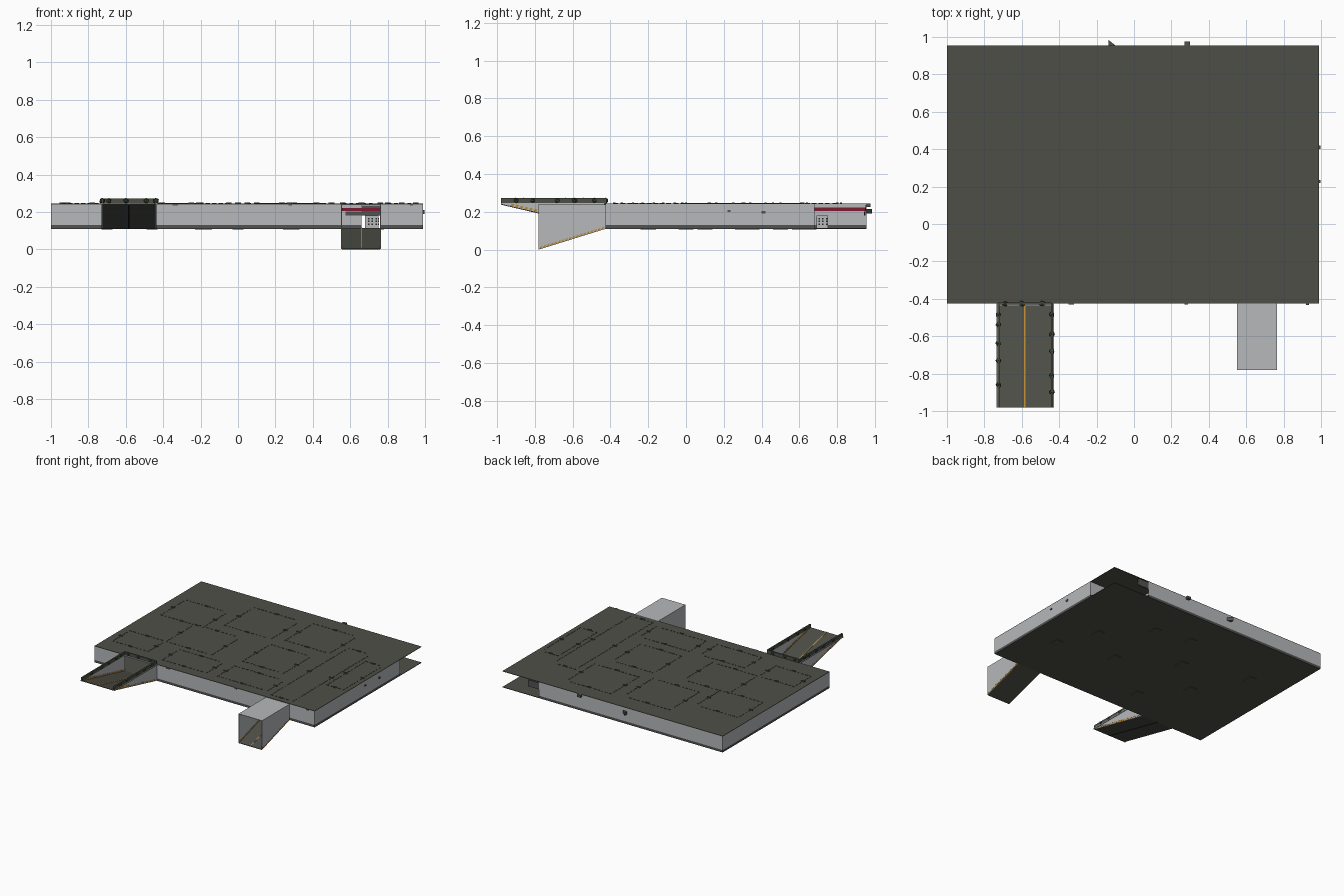
import bpy, bmesh, math, random
from mathutils import Vector

if "Cube" in bpy.data.objects:
    bpy.data.objects.remove(bpy.data.objects["Cube"])
random.seed(4)

def mat(name, c):
    m = bpy.data.materials.new(name)
    m.diffuse_color = (*c, 1)
    m.use_nodes = True
    m.node_tree.nodes["Principled BSDF"].inputs["Base Color"].default_value = m.diffuse_color
    return m

SLAB = mat("slab grey", (0.078, 0.078, 0.066))
WALL = mat("wall light grey", (0.47, 0.48, 0.49))
KERB = mat("kerb dark grey", (0.085, 0.085, 0.085))
BLACK = mat("near black", (0.018, 0.018, 0.017))
ORANGE = mat("hazard orange", (0.50, 0.25, 0.03))
RED = mat("stripe red", (0.20, 0.012, 0.03))
GREEN = mat("plant green", (0.035, 0.065, 0.022))

def finish(name, bm, m):
    bmesh.ops.recalc_face_normals(bm, faces=bm.faces)
    me = bpy.data.meshes.new(name)
    bm.to_mesh(me)
    bm.free()
    me.materials.append(m)
    ob = bpy.data.objects.new(name, me)
    bpy.context.collection.objects.link(ob)
    return ob

def boxes(name, m, items):
    """One object from many boxes, each (x0, x1, y0, y1, z0, z1)."""
    bm = bmesh.new()
    for x0, x1, y0, y1, z0, z1 in items:
        vs = bmesh.ops.create_cube(bm, size=1)["verts"]
        for v in vs:
            v.co = Vector(((x0 + x1) / 2 + v.co.x * (x1 - x0),
                           (y0 + y1) / 2 + v.co.y * (y1 - y0),
                           (z0 + z1) / 2 + v.co.z * (z1 - z0)))
    return finish(name, bm, m)

def prisms(name, m, profile, spans):
    """Extrude a (y, z) profile across each (x0, x1) span."""
    bm = bmesh.new()
    for x0, x1 in spans:
        f = bm.faces.new([bm.verts.new((x0, y, z)) for y, z in profile])
        r = bmesh.ops.extrude_face_region(bm, geom=[f])
        for v in r["geom"]:
            if isinstance(v, bmesh.types.BMVert):
                v.co.x = x1
    return finish(name, bm, m)

X0, X1, Y0, Y1 = -1.0, 0.99, -0.425, 0.955
ZF, ZC, T = 0.11, 0.24, 0.004
R0, R1 = -0.725, -0.44      # ramp up
T0, T1 = 0.555, 0.76        # tunnel down
OX, OY = 0.66, 0.68         # open back right corner

# floor and ceiling slabs
boxes("floor_slab", SLAB, [(X0, X1, Y0, Y1, ZF, ZF + 0.004)])
boxes("ceiling_slab", SLAB, [(X0, X1, Y0, Y1, ZC, ZC + 0.004)])

# outer walls: front in three pieces around the two ramps, open at the back right
runs = [(X0, R0, Y0, Y0 + T), (R1, T0, Y0, Y0 + T), (T1, X1, Y0, Y0 + T),
        (X0, X0 + T, Y0, Y1), (X0, OX, Y1 - T, Y1), (X1 - T, X1, Y0, OY)]
boxes("outer_walls", WALL, [r + (ZF + 0.02, ZC) for r in runs])
boxes("wall_kerbs", KERB, [r + (ZF + 0.002, ZF + 0.02) for r in runs])

# inner walls beside the corridor and corner room
inner = [(T0 - T, T0, Y0, Y1), (T1, T1 + T, Y0, OY), (T1, X1, OY - T, OY)]
boxes("inner_walls", WALL, [r + (ZF + 0.02, ZC) for r in inner])
boxes("inner_kerbs", KERB, [r + (ZF + 0.002, ZF + 0.02) for r in inner])
boxes("corner_red_stripe", RED, [(T0, T0 + 0.003, OY, Y1 - T, 0.205, 0.222),
                                 (T0, T1, Y1 - 0.008, Y1 - 0.005, 0.205, 0.222)])
boxes("corner_lintel", KERB, [(0.575, T1, Y1 - 0.012, Y1 - 0.008, 0.18, 0.202),
                              (OX, T1, Y1 - 0.005, Y1 - 0.002, 0.18, 0.235)])
boxes("cabinet", WALL, [(0.68, 0.75, 0.69, 0.75, ZF + 0.004, 0.18)])
boxes("cabinet_knobs", BLACK,
      [(0.695 + 0.02 * i, 0.703 + 0.02 * i, 0.687, 0.69, z, z + 0.008)
       for i in range(3) for z in (0.13, 0.145, 0.16)] +
      [(0.75, 0.753, 0.70 + 0.02 * i, 0.708 + 0.02 * i, z, z + 0.008)
       for i in range(3) for z in (0.13, 0.145, 0.16)])

# ramp climbing out at the front left
YE = -0.98
slope = (ZC - ZF) / (Y0 - YE)
def up(y): return ZF + (Y0 - y) * slope
prisms("up_ramp", SLAB, [(Y0, ZF), (YE, ZC), (YE, ZC + 0.004), (Y0, ZF + 0.004)], [(R0, R1)])
prisms("up_ramp_line", ORANGE,
       [(Y0, ZF + 0.003), (YE, ZC + 0.003), (YE, ZC + 0.006), (Y0, ZF + 0.006)], [(-0.588, -0.58)])
prisms("up_ramp_underline", BLACK,
       [(Y0, ZF - 0.002), (YE, ZC - 0.002), (YE, ZC + 0.001), (Y0, ZF + 0.001)], [(-0.588, -0.58)])
sides = [(R0 - T, R0), (R1, R1 + T)]
prisms("up_ramp_walls", WALL, [(Y0, ZF), (YE, ZC), (YE, ZC + 0.006), (Y0, ZC + 0.006)], sides)

def hazard(name, fn, y0, y1, spans, n):
    """Slanted orange dashes along a ramp edge."""
    w = (y1 - y0) / n
    for i in range(n):
        a = y0 + i * w
        b = a + w * 0.6
        prisms(f"{name}_{i}", ORANGE, [(a, fn(a) + 0.003), (b, fn(b) + 0.003),
               (b + w * 0.3, fn(b) + 0.015), (a + w * 0.3, fn(a) + 0.015)], spans)

hazard("up_hazard", up, -0.93, -0.44, [(R0 - T - 0.001, R0 + 0.002), (R1 - 0.002, R1 + T + 0.001)], 20)

# parapet and plants around the ramp mouth
PZ = (0.244, 0.272)
boxes("parapet", SLAB, [(R0 - 0.006, R0 + 0.005, YE, Y0) + PZ, (R1 - 0.005, R1 + 0.006, YE, Y0) + PZ,
                        (R0, R1, Y0 - 0.006, Y0 + 0.005) + PZ])
boxes("parapet_trim", WALL, [(R0 - 0.011, R0 - 0.005, YE, Y0, ZC, 0.247),
                             (R1 + 0.005, R1 + 0.011, YE, Y0, ZC, 0.247),
                             (R0, R1, Y0 - 0.014, Y0 - 0.005, ZC, 0.247)])
spots = [(R0, y) for y in (-.485, -.54, -.64, -.73, -.86)]
spots += [(R1, y) for y in (-.485, -.59, -.68, -.81, -.9)]
spots += [(x, Y0 - 0.002) for x in (-.69, -.6, -.49)]
bm = bmesh.new()
for x, y in spots:
    for v in bmesh.ops.create_icosphere(bm, subdivisions=1, radius=0.017)["verts"]:
        v.co = Vector((x, y, 0.26)) + v.co * random.uniform(0.8, 1.1)
        v.co.z = min(v.co.z, 0.275)
finish("parapet_plants", bm, GREEN)

# covered tunnel going down at the front right
TE = -0.78
def down(y): return ZF - (Y0 - y) * (ZF / (Y0 - TE))
prisms("down_ramp", SLAB, [(Y0, ZF), (TE, 0), (TE, 0.004), (Y0, ZF + 0.004)], [(T0, T1)])
prisms("down_ramp_line", ORANGE,
       [(Y0, ZF + 0.003), (TE, 0.003), (TE, 0.006), (Y0, ZF + 0.006)], [(0.657, 0.662)])
prisms("tunnel_walls", WALL, [(Y0, ZF), (TE, 0.002), (TE, ZC), (Y0, ZC)], [(T0 - T, T0), (T1, T1 + T)])
boxes("tunnel_roof", WALL, [(T0 - T, T1 + T, TE, Y0, ZC - T, ZC)])
hazard("down_hazard", down, -0.775, -0.43,
       [(T0 - T - 0.001, T0 + 0.002), (T1 - 0.002, T1 + T + 0.001)], 18)

# dashed seams on the roof, following the rooms below
rooms = [(-.91, -.53, .30, .62), (-.94, -.62, -.28, -.06), (-.61, -.2, -.06, .31),
         (-.42, .0, .42, .8), (-.45, -.05, -.34, -.12), (.05, .42, -.02, .34),
         (.1, .5, .46, .82), (.05, .5, -.34, -.12), (.56, .76, -.38, .62), (.8, .95, .0, .5)]
seams = []
for a, b, c, d in rooms:
    for y in (c, d):
        n = int((b - a) / 0.035)
        seams += [(a + i * 0.035, a + i * 0.035 + 0.02, y, y + 0.005, ZC, 0.2465) for i in range(n)]
    for x in (a, b):
        n = int((d - c) / 0.035)
        seams += [(x, x + 0.005, c + i * 0.035, c + i * 0.035 + 0.02, ZC, 0.2465) for i in range(n)]
boxes("roof_seams", SLAB, seams)

# roof vents along the rooms, and plates beneath the floor
vents = []
for a, b, c, d in rooms:
    for x, y in ((a, (c + d) / 2), (b, (c + d) / 2), ((a + b) / 2, c), ((a + b) / 2, d)):
        vents.append((x - 0.015, x + 0.015, y - 0.006, y + 0.006, ZC, 0.25))
boxes("roof_vents", SLAB, vents)
boxes("floor_plates", SLAB,
      [(x - 0.03, x + 0.03, y - 0.04, y + 0.04, ZF - 0.004, ZF + 0.001) for x, y in
       ((-.46, .1), (-.7, .5), (-.17, .35), (.0, .65), (.27, .1), (.3, .6), (.6, .3), (.75, .0), (-.2, -.2))])

# small fittings on the outside walls
boxes("wall_fittings", KERB, [(.27, .3, Y1, .977, .225, .245), (X1, X1 + 0.006, .40, .42, .19, .205),
      (X1, X1 + 0.006, .22, .235, .2, .21), (-.35, -.32, Y0 - 0.006, Y0, .235, .243),
      (.27, .29, Y0 - 0.006, Y0, .235, .243), (.92, .935, Y0 - 0.008, Y0, .235, .243)])
bm = bmesh.new()
f = bm.faces.new([bm.verts.new(p) for p in ((-.135, Y1, .19), (-.10, Y1, .19), (-.135, .983, .19))])
for v in bmesh.ops.extrude_face_region(bm, geom=[f])["geom"]:
    if isinstance(v, bmesh.types.BMVert):
        v.co.z = .215
finish("wall_bracket", bm, KERB)
